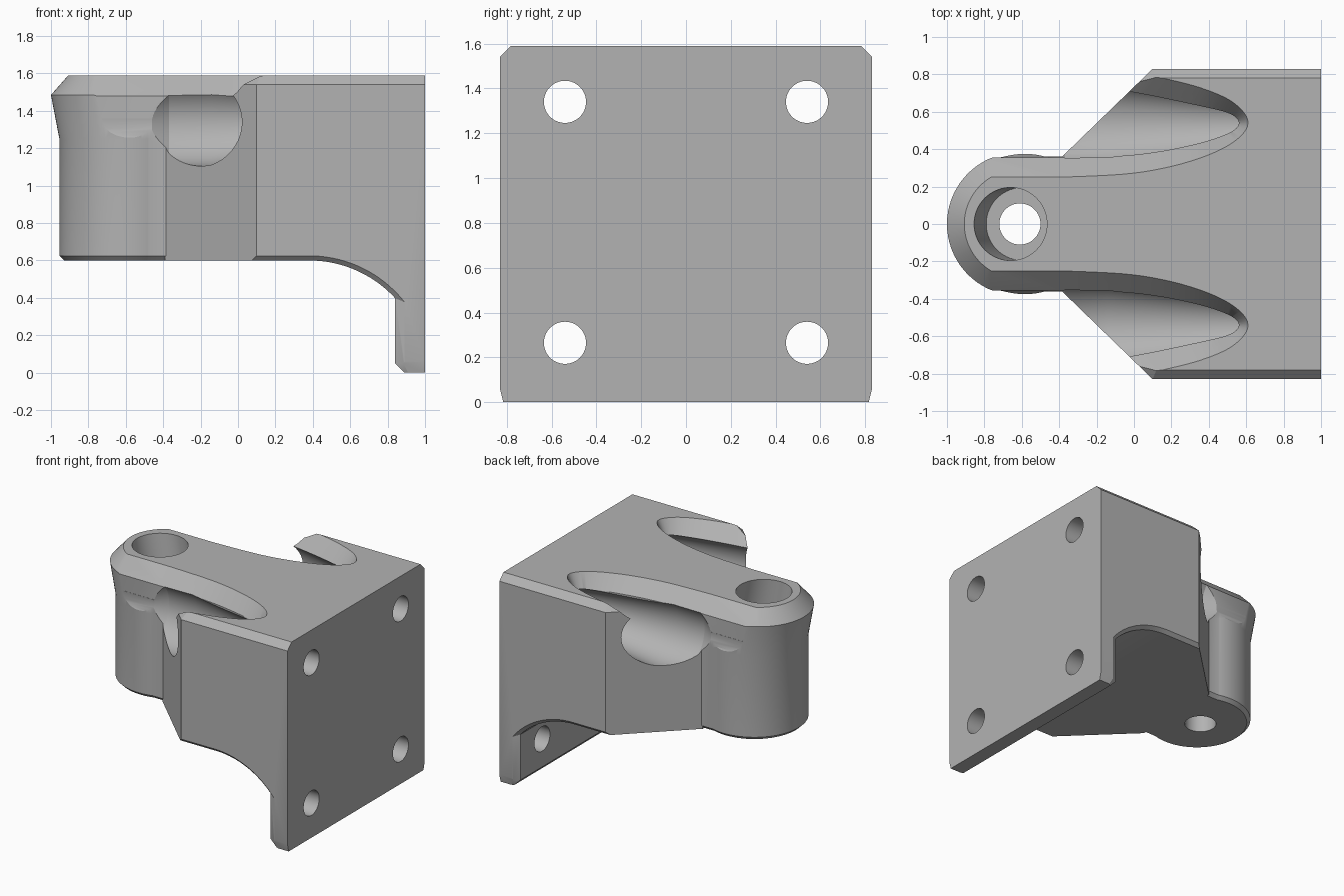
import bpy, bmesh, math
from mathutils import Vector

if "Cube" in bpy.data.objects:
    bpy.data.objects.remove(bpy.data.objects["Cube"])

grey = bpy.data.materials.new("light grey")
grey.diffuse_color = (0.45, 0.45, 0.45, 1)
grey.use_nodes = True
grey.node_tree.nodes["Principled BSDF"].inputs["Base Color"].default_value = grey.diffuse_color


def loft(name, rings, helper=True):
    """Closed solid skinned through rings of equal point count."""
    bm = bmesh.new()
    rows = [[bm.verts.new(p) for p in r] for r in rings]
    n = len(rows[0])
    for a, b in zip(rows, rows[1:]):
        for i in range(n):
            j = (i + 1) % n
            bm.faces.new((a[i], a[j], b[j], b[i]))
    bm.faces.new(rows[0][::-1])
    bm.faces.new(rows[-1])
    bmesh.ops.recalc_face_normals(bm, faces=bm.faces)
    me = bpy.data.meshes.new(name)
    bm.to_mesh(me)
    bm.free()
    me.materials.append(grey)
    ob = bpy.data.objects.new(name, me)
    bpy.context.collection.objects.link(ob)
    ob.hide_render = helper
    return ob


def circle_z(cx, r, z, n=72):
    return [(cx + r * math.cos(2 * math.pi * i / n), r * math.sin(2 * math.pi * i / n), z) for i in range(n)]


def circle_x(x, cy, cz, r, n=64):
    return [(x, cy + r * math.cos(2 * math.pi * i / n), cz + r * math.sin(2 * math.pi * i / n)) for i in range(n)]


def mirrored(half, z):
    return [(x, y, z) for x, y in half] + [(x, -y, z) for x, y in half[::-1]]


def smooth_path(pts, steps=6):
    """Catmull-Rom curve through the points."""
    p = [Vector(q) for q in pts]
    p = [p[0]] + p + [p[-1]]
    out = []
    for i in range(1, len(p) - 2):
        a, b, c, d = p[i - 1:i + 3]
        for s in range(steps):
            t = s / steps
            out.append(0.5 * (2 * b + (c - a) * t + (2 * a - 5 * b + 4 * c - d) * t * t
                              + (3 * b - a - 3 * c + d) * t ** 3))
    return out + [p[-1]]


def combine(target, tool, operation):
    m = target.modifiers.new(tool.name, 'BOOLEAN')
    m.operation, m.object, m.solver = operation, tool, 'EXACT'
    bpy.context.view_layer.objects.active = target
    bpy.ops.object.modifier_apply(modifier=m.name)
    bpy.data.objects.remove(tool)


# Wedge-shaped block with mounting flange
full = [(1, .83), (.1, .83), (-.39, .355)]
top = [(1, .78), (.12, .78), (-.35, .325)]
foot = [(1, .815), (.1, .815), (-.39, .34)]
body = loft("bracket_body", [mirrored(foot, 0), mirrored(full, .06),
                             mirrored(full, 1.54), mirrored(top, 1.59)], False)


# Underside relief, with chamfered rim at both sides
def relief(y, d):
    wall = .84 + 2 * d
    pts = [(-2, .6 + d), (.38, .6 + d)]
    for i in range(1, 25):
        x = .38 + (wall - .38) * i / 24
        pts.append((x, -.026 + math.sqrt((.626 + d) ** 2 - (x - .38) ** 2)))
    pts += [(wall, .05), (wall + .1, -.05), (wall + .1, -.5), (-2, -.5)]
    return [(x, y, z) for x, z in pts]


combine(body, loft("underside_relief", [relief(-.84, .035), relief(-.805, 0),
                                        relief(.805, 0), relief(.84, .035)]), 'DIFFERENCE')

# Arm joining block and nose
arm_plan = [(.1, .36), (-.58, .36)]
arm_low = [(.1, .335), (-.58, .335)]
combine(body, loft("arm", [mirrored(arm_low, .6), mirrored(arm_plan, .625),
                           mirrored(arm_plan, 1.59)]), 'UNION')

# Rounded nose leaning outward at the top
combine(body, loft("nose", [circle_z(-.58, .35, .6), circle_z(-.58, .375, .625),
                            circle_z(-.58, .375, 1.25), circle_z(-.6175, .3825, 1.485),
                            circle_z(-.6175, .29, 1.59)]), 'UNION')

# Tool channels, flared slots above them, and screw holes
channel = [(-1.3, .185), (-.46, .185), (-.37, .235), (-.14, .235), (.3, .176), (.56, .142), (.8, .108)]
inner = [(-.39, .355), (0, .37), (.3, .42), (.5, .483), (.56, .54), (.5, .595), (.3, .64), (.02, .70)]
outer = [(-.39, .25), (0, .272), (.3, .335), (.52, .43), (.61, .54), (.53, .65), (.35, .73), (.11, .79)]
inner = [(-1.3, .355)] + smooth_path(inner) + [(-.2, .73), (-1.3, .73)]
outer = [(-1.3, .25)] + smooth_path(outer) + [(-.1, .85), (-1.3, .85)]
for s in (1, -1):
    combine(body, loft("tool_channel", [circle_x(x, .54 * s, 1.34, r) for x, r in channel]), 'DIFFERENCE')
    levels = [(inner, 1.36), (inner, 1.48), (outer, 1.59), (outer, 1.7)]
    combine(body, loft("flared_slot", [[(p[0], p[1] * s, z) for p in c] for c, z in levels]), 'DIFFERENCE')
    for z in (.265, 1.34):
        combine(body, loft("screw_hole", [circle_x(x, .54 * s, z, .094) for x in (.7, 1.1)]), 'DIFFERENCE')

# Leaning bore in the nose with a straight through hole
combine(body, loft("bore", [circle_z(-.595, .195, 1.26), circle_z(-.672, .195, 1.65)]), 'DIFFERENCE')
combine(body, loft("through_hole", [circle_z(-.61, .11, .5), circle_z(-.61, .11, 1.4)]), 'DIFFERENCE')

# Smooth shading on the curved surfaces only
bpy.ops.object.select_all(action='DESELECT')
body.select_set(True)
bpy.context.view_layer.objects.active = body
bpy.ops.object.shade_smooth_by_angle(angle=math.radians(25))
